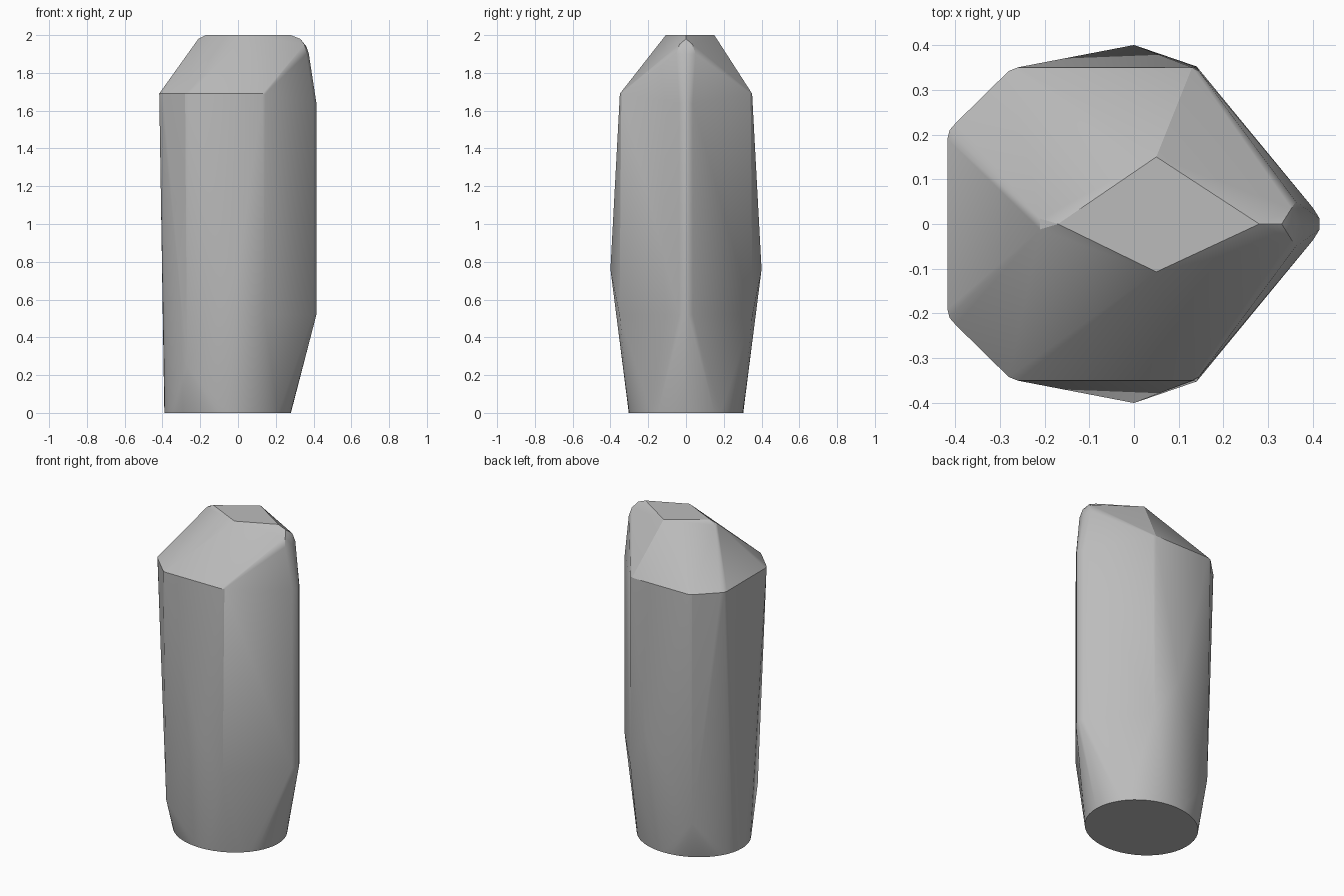
import bpy, bmesh, math

cube = bpy.data.objects.get("Cube")
if cube:
    bpy.data.objects.remove(cube, do_unlink=True)

stone_grey = bpy.data.materials.new("stone_grey")
stone_grey.use_nodes = True
colour = (0.5, 0.5, 0.5, 1)
stone_grey.diffuse_color = colour
stone_grey.node_tree.nodes["Principled BSDF"].inputs["Base Color"].default_value = colour

# Corners mirrored across y: (x, y, z)
mirrored = [
    # shoulder ring, rounded at the left corners
    (-0.417, 0.19, 1.69), (-0.412, 0.21, 1.69), (-0.398, 0.226, 1.69),
    (-0.28, 0.342, 1.69), (-0.26, 0.35, 1.69), (0.13, 0.35, 1.69), (0.145, 0.342, 1.69),
    # belly and lower corners
    (0, 0.4, 0.76), (0.14, 0.352, 0.52), (-0.27, 0.325, 0.25),
    # rounded nose edge
    (0.415, 0.012, 1.64), (0.415, 0.012, 0.52), (0.4, 0.036, 1.64), (0.4, 0.036, 0.52),
    (0.362, 0.05, 1.9), (0.352, 0.035, 1.95),
    # rounded rear end of the top
    (-0.235, 0.03, 1.945), (-0.21, 0.012, 1.98),
]
# Corners on the centre plane and the flat diamond top
single = [
    (0.375, 0, 1.9), (0.362, 0, 1.94), (0.33, 0, 1.98), (0.28, 0, 2),
    (-0.17, 0, 2), (0.05, 0.15, 2), (0.05, -0.107, 2),
]

bm = bmesh.new()
for x, y, z in mirrored:
    bm.verts.new((x, y, z))
    bm.verts.new((x, -y, z))
for point in single:
    bm.verts.new(point)
# Round foot
segments = 48
for i in range(segments):
    a = math.tau * i / segments
    bm.verts.new((-0.055 + 0.335 * math.cos(a), 0.303 * math.sin(a), 0))

# Wrap the corners in a faceted skin
hull = bmesh.ops.convex_hull(bm, input=bm.verts)
loose = {v for v in hull["geom_interior"] + hull["geom_unused"] if isinstance(v, bmesh.types.BMVert)}
bmesh.ops.delete(bm, geom=list(loose), context="VERTS")
bmesh.ops.dissolve_limit(bm, angle_limit=math.radians(1), verts=bm.verts, edges=bm.edges)
bmesh.ops.recalc_face_normals(bm, faces=bm.faces)

mesh = bpy.data.meshes.new("faceted_stone")
bm.to_mesh(mesh)
bm.free()
mesh.materials.append(stone_grey)
stone = bpy.data.objects.new("faceted_stone", mesh)
bpy.context.collection.objects.link(stone)

# Soften the slightly bent edges only
bpy.ops.object.select_all(action="DESELECT")
stone.select_set(True)
bpy.context.view_layer.objects.active = stone
bpy.ops.object.shade_smooth_by_angle(angle=math.radians(22))
